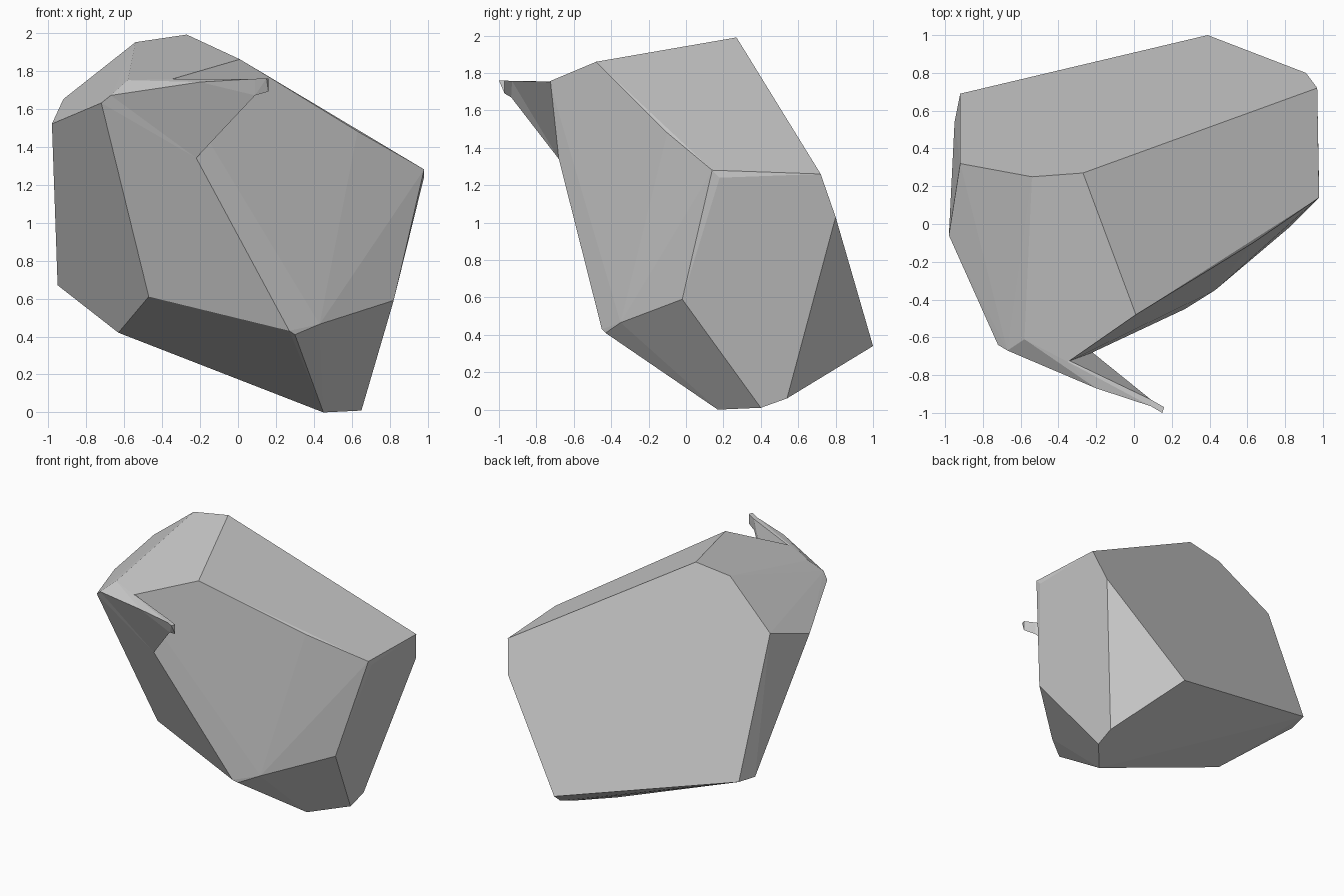
import bpy, bmesh, math

if "Cube" in bpy.data.objects:
    bpy.data.objects.remove(bpy.data.objects["Cube"])


def hull(name, points):
    """Flat-faced stone chunk spanned by its corner points."""
    bm = bmesh.new()
    for p in points:
        bm.verts.new(p)
    res = bmesh.ops.convex_hull(bm, input=bm.verts)
    junk = [g for g in res["geom_interior"] if isinstance(g, bmesh.types.BMVert)]
    bmesh.ops.delete(bm, geom=junk, context='VERTS')
    bmesh.ops.dissolve_limit(bm, angle_limit=math.radians(1.5),
                             verts=bm.verts, edges=bm.edges)
    bmesh.ops.recalc_face_normals(bm, faces=bm.faces)
    mesh = bpy.data.meshes.new(name)
    bm.to_mesh(mesh)
    bm.free()
    obj = bpy.data.objects.new(name, mesh)
    bpy.context.collection.objects.link(obj)
    return obj


# Corners shared by the boulder and the splinter
ledge_left = (-0.67, -0.67, 1.67)
ledge_back = (-0.58, -0.61, 1.75)
root_top = (-0.35, -0.73, 1.755)
root_low = (-0.22, -0.68, 1.34)

# Boulder body
crown = [(-0.27, 0.27, 1.99), (-0.54, 0.25, 1.95), (-0.92, 0.32, 1.65),
         (-0.98, -0.06, 1.52), (-0.72, -0.64, 1.63), (0.01, -0.48, 1.86)]
right_side = [(0.63, -0.10, 1.48), (0.98, 0.14, 1.28), (0.98, 0.18, 1.24),
              (0.97, 0.72, 1.26), (0.91, 0.80, 1.03), (0.82, -0.02, 0.59)]
foot = [(0.39, 1.00, 0.34), (0.66, 0.54, 0.06), (0.65, 0.40, 0.01),
        (0.45, 0.17, 0.0), (0.30, -0.43, 0.41), (0.27, -0.45, 0.43),
        (0.43, -0.35, 0.465)]
left_side = [(-0.47, -0.28, 0.61), (-0.63, 0.14, 0.42),
             (-0.95, 0.54, 0.67), (-0.92, 0.69, 0.68)]
boulder = hull("boulder", crown + right_side + foot + left_side +
               [ledge_left, ledge_back, root_top, root_low])

# Thin splinter jutting from the front, with a blunt tip
neck = [(0.09, -0.935, 1.67), (0.09, -0.93, 1.757), (0.09, -0.965, 1.757)]
splinter = hull("splinter", [ledge_left, ledge_back, root_top, root_low,
                             (-0.20, -0.87, 1.74)] + neck)
tip = hull("splinter_tip", neck + [(0.16, -0.97, 1.76), (0.15, -1.0, 1.76),
                                   (0.16, -0.97, 1.69)])

# Fuse the pieces into one stone
for part in (splinter, tip):
    mod = boulder.modifiers.new("fuse_" + part.name, 'BOOLEAN')
    mod.operation = 'UNION'
    mod.solver = 'EXACT'
    mod.object = part
bpy.context.view_layer.update()
graph = bpy.context.evaluated_depsgraph_get()
fused = bpy.data.meshes.new_from_object(boulder.evaluated_get(graph))
boulder.modifiers.clear()
boulder.data = fused
for part in (splinter, tip):
    bpy.data.objects.remove(part)
